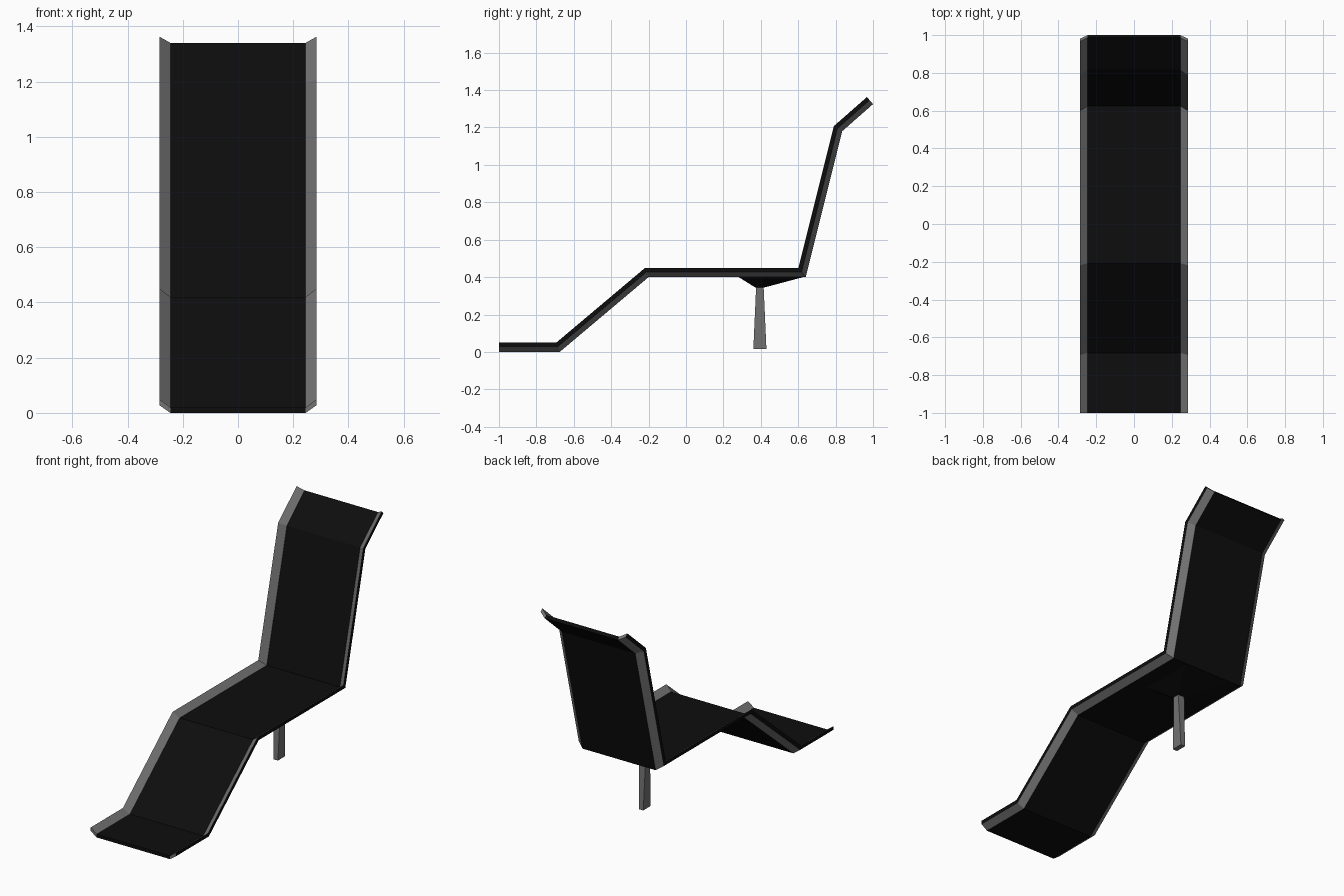
import bpy, bmesh
from mathutils import Vector

if "Cube" in bpy.data.objects:
    bpy.data.objects.remove(bpy.data.objects["Cube"])


def material(name, v):
    m = bpy.data.materials.new(name)
    m.diffuse_color = (v, v, v, 1)
    m.use_nodes = True
    m.node_tree.nodes["Principled BSDF"].inputs["Base Color"].default_value = m.diffuse_color
    return m


black = material("black", 0.004)
gray = material("gray", 0.17)

# underside line of the lounger, (y, z)
PATH = [Vector(p) for p in [(-1, 0), (-0.675, 0), (-0.2, 0.4), (0.64, 0.4),
                            (0.835, 1.18), (1, 1.325)]]


def normal(a, b):
    d = (b - a).normalized()
    return Vector((-d.y, d.x))


def mitres():
    ns = [normal(a, b) for a, b in zip(PATH, PATH[1:])]
    out = [ns[0]]
    for a, b in zip(ns, ns[1:]):
        m = (a + b).normalized()
        out.append(m / m.dot(a))
    return out + [ns[-1]]


def finish(name, bm, mats):
    bmesh.ops.recalc_face_normals(bm, faces=bm.faces)
    me = bpy.data.meshes.new(name)
    ob = bpy.data.objects.new(name, me)
    bpy.context.collection.objects.link(ob)
    for m in mats:
        me.materials.append(m)
    if len(mats) > 1:  # outer rim takes the second colour
        bm.normal_update()
        for f in bm.faces:
            f.material_index = int(f.normal.x > 0.95)
    bm.to_mesh(me)
    bm.free()
    return ob


def loft(name, rings, mats):
    """Skin a list of closed rings and cap both ends."""
    bm = bmesh.new()
    vs = [[bm.verts.new(p) for p in r] for r in rings]
    n = len(vs[0])
    for a, b in zip(vs, vs[1:]):
        for i in range(n):
            j = (i + 1) % n
            bm.faces.new((a[i], a[j], b[j], b[i]))
    bm.faces.new(vs[0])
    bm.faces.new(vs[-1])
    return finish(name, bm, mats)


def sweep(name, section, mats):
    """Sweep an (x, height) section along the lounger line."""
    rings = [[(x, p.x + m.x * h, p.y + m.y * h) for x, h in section]
             for p, m in zip(PATH, mitres())]
    return loft(name, rings, mats)


def rect(w, y0, y1, z):
    return [(-w, y0, z), (w, y0, z), (w, y1, z), (-w, y1, z)]


# folded seat panel
sweep("seat_panel", [(-0.245, 0), (0.245, 0), (0.245, 0.02), (-0.245, 0.02)], [black])

# upturned side flanges with black outer rim
flange = sweep("side_flanges", [(0.245, 0), (0.285, 0.028), (0.285, 0.05), (0.245, 0.02)],
               [gray, black])
flange.modifiers.new("mirror", 'MIRROR').use_mirror_merge = False

# tapered bracket under the seat
loft("leg_bracket", [rect(0.15, 0.28, 0.63, 0.401), rect(0.025, 0.37, 0.42, 0.345)], [black])

# single support leg
loft("support_leg", [rect(0.022, 0.375, 0.415, 0.35), rect(0.015, 0.36, 0.43, 0.015)], [gray])
